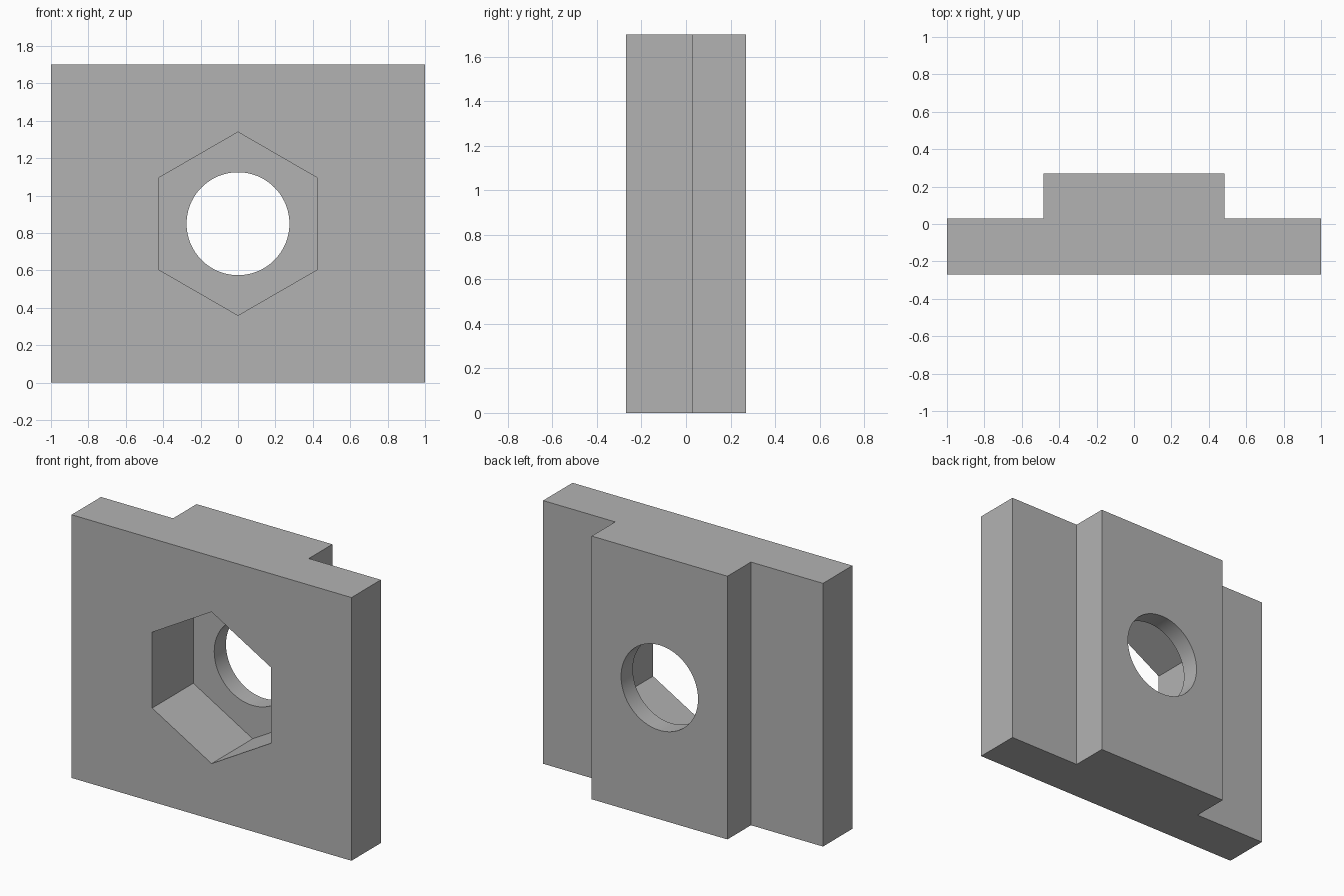
import bpy
import bmesh
import math

default = bpy.data.objects.get("Cube")
if default:
    bpy.data.objects.remove(default, do_unlink=True)

HEIGHT = 1.70
FRONT, STEP, BACK = -0.27, 0.03, 0.27
POCKET_FLOOR = 0.15
CENTRE_Z = HEIGHT / 2

grey = bpy.data.materials.new("plain_grey")
grey.use_nodes = True
colour = (0.45, 0.45, 0.45, 1)
grey.diffuse_color = colour
grey.node_tree.nodes["Principled BSDF"].inputs["Base Color"].default_value = colour


def prism(name, points, direction):
    """Extrude a closed outline along a direction into a solid."""
    bm = bmesh.new()
    face = bm.faces.new([bm.verts.new(p) for p in points])
    grown = bmesh.ops.extrude_face_region(bm, geom=[face])
    verts = [v for v in grown["geom"] if isinstance(v, bmesh.types.BMVert)]
    bmesh.ops.translate(bm, verts=verts, vec=direction)
    bmesh.ops.recalc_face_normals(bm, faces=bm.faces)
    mesh = bpy.data.meshes.new(name)
    bm.to_mesh(mesh)
    bm.free()
    mesh.materials.append(grey)
    obj = bpy.data.objects.new(name, mesh)
    bpy.context.collection.objects.link(obj)
    return obj


def bore(name, sides, radius, y_start, y_end):
    """Make a hidden cutter along y with one corner pointing up."""
    angles = [2 * math.pi * i / sides for i in range(sides)]
    ring = [(radius * math.sin(a), y_start, CENTRE_Z + radius * math.cos(a))
            for a in angles]
    obj = prism(name, ring, (0, y_end - y_start, 0))
    obj.hide_render = True
    obj.hide_viewport = True
    return obj


# Stepped body: wide plate with a narrower raised rib on the back
half = [(1, FRONT), (1, STEP), (0.485, STEP), (0.485, BACK)]
outline = half + [(-x, y) for x, y in reversed(half)]
body = prism("slot_nut_body", [(x, y, 0) for x, y in outline], (0, 0, HEIGHT))

# Hexagonal pocket in the front, round hole through the rest
cutters = [
    bore("hex_pocket_cutter", 6, 0.49, FRONT - 0.1, POCKET_FLOOR),
    bore("round_hole_cutter", 96, 0.275, FRONT - 0.2, BACK + 0.1),
]
for cutter in cutters:
    cut = body.modifiers.new(cutter.name, "BOOLEAN")
    cut.operation = "DIFFERENCE"
    cut.solver = "EXACT"
    cut.object = cutter

# Apply the cuts and discard the cutters
bpy.context.view_layer.objects.active = body
body.select_set(True)
for cutter in cutters:
    bpy.ops.object.modifier_apply(modifier=cutter.name)
    bpy.data.objects.remove(cutter, do_unlink=True)

# Smooth round bore, crisp edges elsewhere
bpy.ops.object.shade_smooth_by_angle(angle=math.radians(30))
